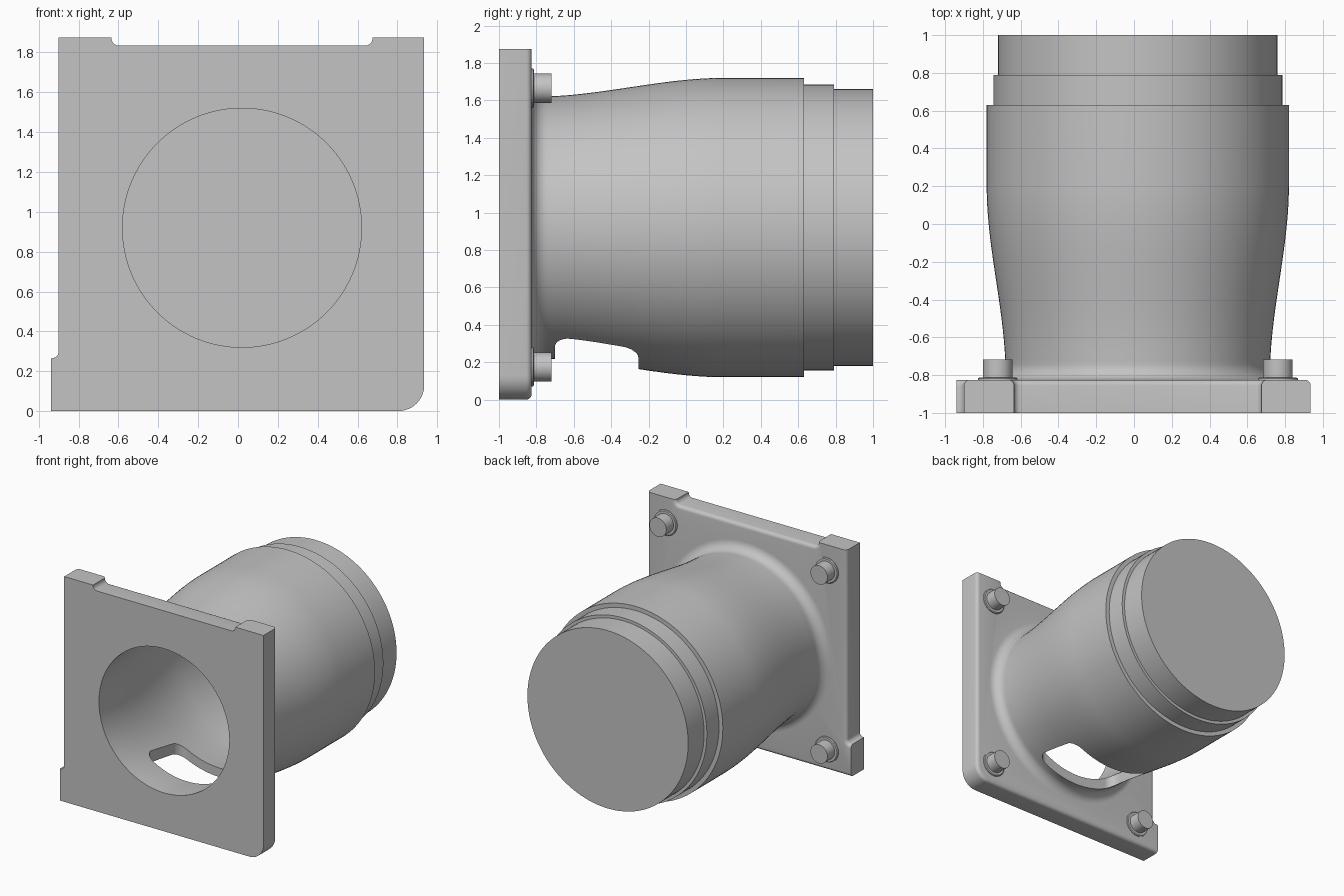
import bpy, bmesh
from math import sin, cos, pi, radians
from mathutils import Vector

if "Cube" in bpy.data.objects:
    bpy.data.objects.remove(bpy.data.objects["Cube"])

AXIS_X, AXIS_Z = 0.02, 0.92
FRONT, PLATE_BACK = -1.0, -0.825

metal = bpy.data.materials.new("light grey")
metal.use_nodes = True
grey = (0.55, 0.55, 0.55, 1)
metal.diffuse_color = grey
metal.node_tree.nodes["Principled BSDF"].inputs["Base Color"].default_value = grey


def finish(name, bm):
    bmesh.ops.recalc_face_normals(bm, faces=bm.faces)
    mesh = bpy.data.meshes.new(name)
    bm.to_mesh(mesh)
    bm.free()
    mesh.materials.append(metal)
    obj = bpy.data.objects.new(name, mesh)
    bpy.context.collection.objects.link(obj)
    return obj


def arc(cx, cy, r, start, end, steps=8):
    angles = [radians(start + (end - start) * i / steps) for i in range(steps + 1)]
    return [(cx + r * cos(a), cy + r * sin(a)) for a in angles]


def lathe(name, profile, x=AXIS_X, z=AXIS_Z, sides=128):
    """Solid turned around a y axis from (radius, y) points, capped at both ends."""
    bm = bmesh.new()
    rings = [[bm.verts.new((x + r * cos(2 * pi * i / sides), y, z + r * sin(2 * pi * i / sides)))
              for i in range(sides)] for r, y in profile]
    for a, b in zip(rings, rings[1:]):
        for i in range(sides):
            j = (i + 1) % sides
            bm.faces.new((a[i], a[j], b[j], b[i]))
    bm.faces.new(rings[0])
    bm.faces.new(rings[-1])
    return finish(name, bm)


def prism(points, offset):
    bm = bmesh.new()
    face = bm.faces.new([bm.verts.new(p) for p in points])
    new = bmesh.ops.extrude_face_region(bm, geom=[face])["geom"]
    bmesh.ops.translate(bm, verts=[g for g in new if isinstance(g, bmesh.types.BMVert)], vec=Vector(offset))
    bmesh.ops.recalc_face_normals(bm, faces=bm.faces)
    return bm


def combine(target, other, operation):
    mod = target.modifiers.new(operation, 'BOOLEAN')
    mod.operation, mod.object, mod.solver = operation, other, 'EXACT'
    bpy.context.view_layer.objects.active = target
    bpy.ops.object.modifier_apply(modifier=mod.name)
    bpy.data.objects.remove(other)


def blend(y, y0, y1, r0, r1):
    t = min(max((y - y0) / (y1 - y0), 0), 1)
    return r0 + (r1 - r0) * t * t * (3 - 2 * t)


# Mounting plate: notched top, foot on the right, one rounded lower corner
LEFT, RIGHT, FOOT, TOP, NOTCH = 0.935, -0.90, -0.94, 1.875, 1.835
outline = [(FOOT, 0)]
outline += arc(LEFT - 0.13, 0.13, 0.13, -90, 0, 12)
outline += [(LEFT, TOP), (0.675, TOP)]
outline += arc(0.64, NOTCH + 0.035, 0.035, 0, -90, 6)
outline += arc(-0.60, NOTCH + 0.035, 0.035, 270, 180, 6)
outline += [(-0.635, TOP), (RIGHT, TOP)]
outline += arc(RIGHT - 0.035, 0.30, 0.035, 0, -90, 6)
outline += [(FOOT, 0.265)]
bm = prism([(x, FRONT, z) for x, z in outline], (0, PLATE_BACK - FRONT, 0))


def rounded(edge):
    a, b = (v.co for v in edge.verts)
    mid = (a + b) / 2
    on_back = min(a.y, b.y) > PLATE_BACK - 0.001
    return on_back and mid.z < TOP - 0.001 and mid.x > FOOT + 0.001


bmesh.ops.bevel(bm, geom=[e for e in bm.edges if rounded(e)], offset=0.03,
                segments=5, profile=0.5, affect='EDGES', clamp_overlap=True)
plate = finish("mounting_plate", bm)

# Barrel: fillet at the plate, swelling sleeve, two stepped collars
fillet = [(r, y) for r, y in arc(0.78, -0.745, 0.08, 270, 180)]
sleeve = [(blend(-0.72 + 0.04 * i, -0.8, 0.2, 0.70, 0.80), -0.72 + 0.04 * i) for i in range(24)]
collars = [(0.80, 0.63), (0.765, 0.63), (0.765, 0.79), (0.74, 0.79), (0.74, 1.0)]
barrel = lathe("barrel", [(0.78, -0.9)] + fillet + sleeve + collars)
combine(plate, barrel, 'UNION')

# Flared bore
bore = [(0.60, FRONT - 0.1)]
bore += [(blend(FRONT + 0.05 * i, FRONT, 0.2, 0.60, 0.72), FRONT + 0.05 * i) for i in range(25)]
bore += [(0.72, 0.7)]
combine(plate, lathe("bore_cutter", bore), 'DIFFERENCE')

# Rounded window through the underside of the barrel
half, corner, y0, y1 = 0.385, 0.08, -0.70, -0.255
window = []
for sx, y, start in ((1, y0 + corner, -90), (1, y1 - corner, 0), (-1, y1 - corner, 90), (-1, y0 + corner, 180)):
    window += arc(AXIS_X + sx * (half - corner), y, corner, start, start + 90)
combine(plate, finish("window_cutter", prism([(x, y, -0.1) for x, y in window], (0, 0, 0.8))), 'DIFFERENCE')
plate.name = "flanged_housing"

# Four screws, each on a thin washer
parts = [plate]
for side, x in (("right", -0.722), ("left", 0.762)):
    for level, z in (("lower", 0.175), ("upper", 1.665)):
        parts.append(lathe(f"{level}_{side}_screw", [(0.078, -0.85), (0.078, -0.718)], x, z, 40))
        parts.append(lathe(f"{level}_{side}_washer", [(0.105, -0.84), (0.105, -0.818), (0.098, -0.813)], x, z, 40))

# Smooth shading with crisp edges
bpy.ops.object.select_all(action='DESELECT')
for part in parts:
    part.select_set(True)
bpy.context.view_layer.objects.active = plate
bpy.ops.object.shade_smooth_by_angle(angle=radians(32))
